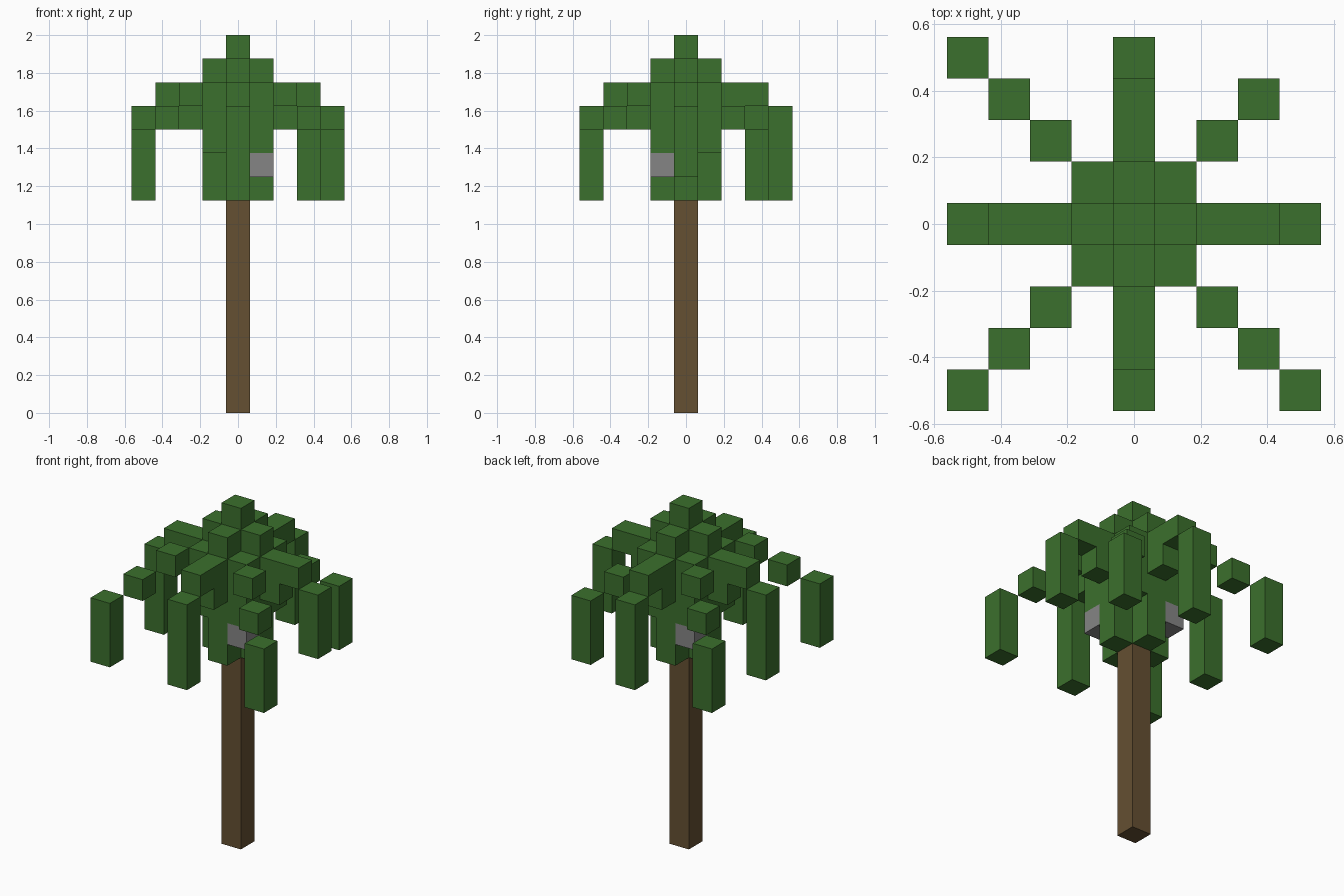
import bpy
import bmesh
from mathutils import Vector

CELL = 0.125  # edge of one block

if "Cube" in bpy.data.objects:
    bpy.data.objects.remove(bpy.data.objects["Cube"], do_unlink=True)


def make_material(name, rgb):
    mat = bpy.data.materials.new(name)
    mat.use_nodes = True
    color = (*rgb, 1.0)
    mat.diffuse_color = color
    mat.node_tree.nodes["Principled BSDF"].inputs["Base Color"].default_value = color
    return mat


LEAF = make_material("leaf_green", (0.044, 0.162, 0.026))
BARK = make_material("bark_brown", (0.130, 0.080, 0.032))
FRUIT = make_material("fruit_grey", (0.235, 0.235, 0.235))


def build(name, mat, boxes):
    """One object from boxes, each given by its first and last block cell."""
    bm = bmesh.new()
    for a, b in boxes:
        lo = Vector([min(p, q) for p, q in zip(a, b)])
        hi = Vector([max(p, q) for p, q in zip(a, b)])
        size = (hi - lo + Vector((1, 1, 1))) * CELL
        center = (lo + hi) / 2 * CELL
        center.z += CELL / 2
        verts = bmesh.ops.create_cube(bm, size=1)["verts"]
        for v in verts:
            v.co = center + v.co * size
    mesh = bpy.data.meshes.new(name)
    bm.to_mesh(mesh)
    bm.free()
    mesh.materials.append(mat)
    obj = bpy.data.objects.new(name, mesh)
    bpy.context.collection.objects.link(obj)
    return obj


# Trunk
build("trunk", BARK, [((0, 0, 0), (0, 0, 8))])

# Crown core: tall centre, four side columns, four shorter corners
SIDES = {"left": (1, 0), "right": (-1, 0), "back": (0, 1), "front": (0, -1)}
CORNERS = {"front_left": (1, -1), "front_right": (-1, -1),
           "back_left": (1, 1), "back_right": (-1, 1)}
core = [((0, 0, 9), (0, 0, 15))]
core += [((x, y, 9), (x, y, 14)) for x, y in SIDES.values()]
core += [((x, y, 11), (x, y, 13)) for x, y in CORNERS.values()]
build("crown_core", LEAF, core)

# Straight fronds: thick root, arm and hanging tip (the left tip is shorter)
for side, (x, y) in SIDES.items():
    tip_bottom = 10 if side == "left" else 9
    build(side + "_frond", LEAF, [
        ((2 * x, 2 * y, 13), (3 * x, 3 * y, 13)),
        ((2 * x, 2 * y, 12), (2 * x, 2 * y, 12)),
        ((4 * x, 4 * y, tip_bottom), (4 * x, 4 * y, 12)),
    ])

# Diagonal fronds: stepped blocks and a hanging tip (the back left one is shorter)
for corner, (x, y) in CORNERS.items():
    steps = [12] if corner == "back_left" else [13, 12]
    boxes = [((x * i, y * i, z), (x * i, y * i, z)) for i, z in enumerate(steps, 2)]
    end = len(steps) + 2
    boxes.append(((x * end, y * end, 9), (x * end, y * end, 11)))
    build(corner + "_frond", LEAF, boxes)

# Fruit under two opposite corners
for corner in ("front_left", "back_right"):
    x, y = CORNERS[corner]
    build(corner + "_fruit", FRUIT, [((x, y, 10), (x, y, 10))])
